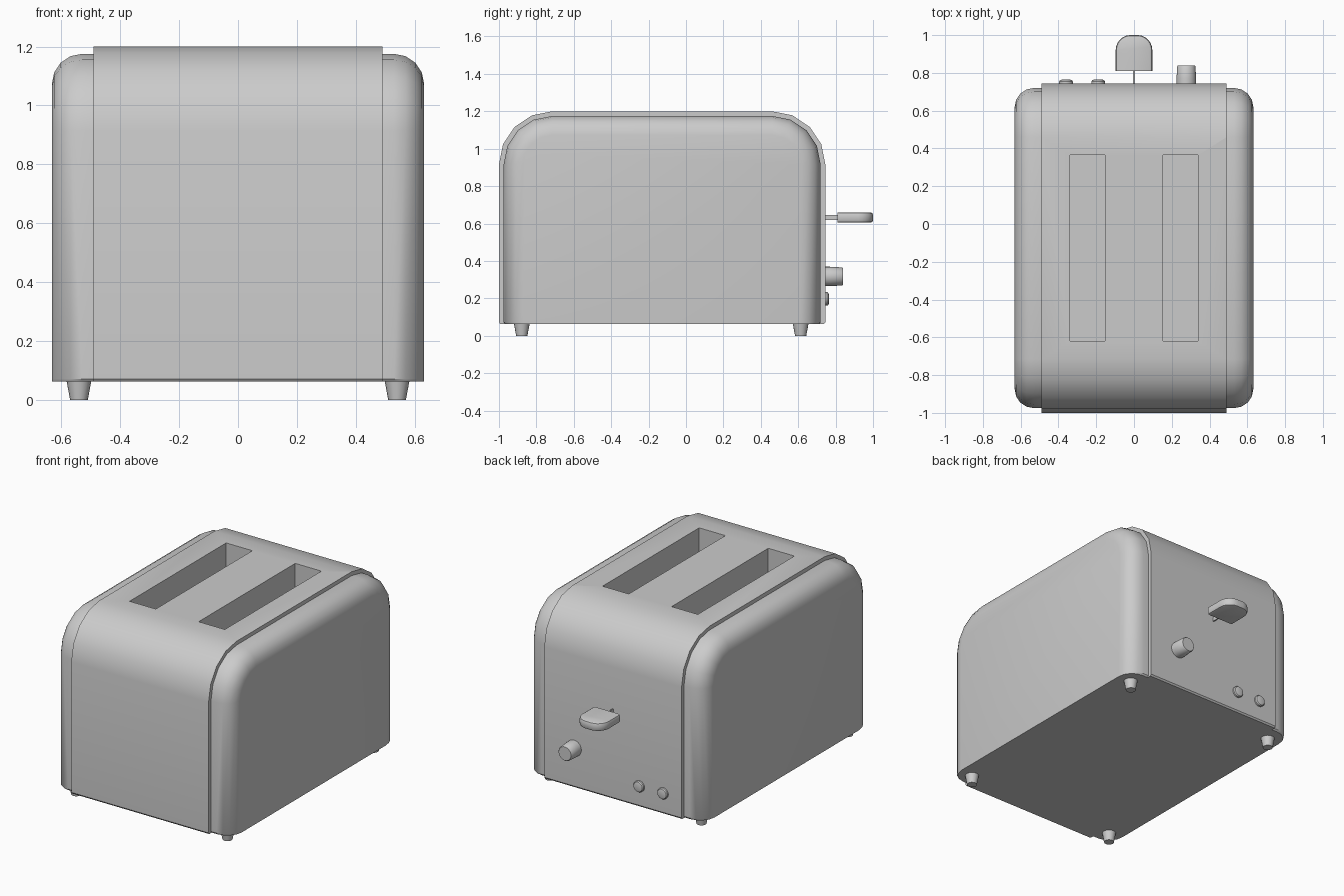
import bpy, bmesh, math
from mathutils import Matrix, Vector

if "Cube" in bpy.data.objects:
    bpy.data.objects.remove(bpy.data.objects["Cube"])

Y0, Y1, ZC, BASE = -0.715, 0.46, 0.915, 0.062   # arc centres and underside height


def finish(name, bm, angle=35):
    bmesh.ops.recalc_face_normals(bm, faces=bm.faces[:])
    me = bpy.data.meshes.new(name)
    bm.to_mesh(me)
    bm.free()
    ob = bpy.data.objects.new(name, me)
    bpy.context.collection.objects.link(ob)
    smooth(ob, angle)
    return ob


def smooth(ob, angle=35):
    bpy.ops.object.select_all(action='DESELECT')
    ob.select_set(True)
    bpy.context.view_layer.objects.active = ob
    bpy.ops.object.shade_smooth_by_angle(angle=math.radians(angle))


def arch(r, seg=4):
    """Side outline of the toaster with top corner radius r."""
    pts = [(Y0 - r + 0.008, BASE), (Y0 - r, BASE + 0.01)]
    for cy, a0 in ((Y0, 180), (Y1, 90)):
        for i in range(seg + 1):
            a = math.radians(a0 - 90 * i / seg)
            pts.append((cy + r * math.cos(a), ZC + r * math.sin(a)))
    return pts + [(Y1 + r, BASE + 0.01), (Y1 + r - 0.008, BASE)]


def loft(name, rings):
    """Skin closed rings of points and cap both ends."""
    bm = bmesh.new()
    vs = [[bm.verts.new(p) for p in ring] for ring in rings]
    n = len(vs[0])
    for a, b in zip(vs, vs[1:]):
        for i in range(n):
            j = (i + 1) % n
            bm.faces.new((a[i], a[j], b[j], b[i]))
    bm.faces.new(vs[0])
    bm.faces.new(vs[-1])
    return finish(name, bm)


def arch_ring(x, r):
    return [(x, y, z) for y, z in arch(r)]


def lathe(name, profile, pos, axis='Z', n=20):
    """Turned part: profile is (distance along axis, radius)."""
    rings = []
    for h, r in profile:
        ring = []
        for i in range(n):
            a = 2 * math.pi * i / n
            u, v = r * math.cos(a), r * math.sin(a)
            p = (u, v, h) if axis == 'Z' else (u, h, v)
            ring.append(Vector(pos) + Vector(p))
        rings.append(ring)
    return loft(name, rings)


def box(name, x0, x1, y0, y1, z0, z1):
    bm = bmesh.new()
    m = Matrix.Translation(((x0 + x1) / 2, (y0 + y1) / 2, (z0 + z1) / 2))
    m = m @ Matrix.Diagonal((x1 - x0, y1 - y0, z1 - z0, 1))
    bmesh.ops.create_cube(bm, size=1, matrix=m)
    return finish(name, bm)


# Central shell with two bread slots
body = loft("body", [arch_ring(-0.49, 0.285), arch_ring(0.49, 0.285)])
for s in (-1, 1):
    xs = sorted((s * 0.153, s * 0.34))
    cutter = box("slot_cutter", *xs, -0.62, 0.365, 0.25, 1.4)
    cutter.hide_render = True
    mod = body.modifiers.new("slot", 'BOOLEAN')
    mod.operation, mod.solver, mod.object = 'DIFFERENCE', 'EXACT', cutter
    bpy.context.view_layer.objects.active = body
    bpy.ops.object.modifier_apply(modifier=mod.name)
    bpy.data.objects.remove(cutter)
smooth(body)

# Rounded side panels
for s, side in ((-1, "left"), (1, "right")):
    rings = [arch_ring(s * 0.485, 0.26)]
    for i in range(5):
        a = math.radians(90 * i / 4)
        rings.append(arch_ring(s * (0.53 + 0.102 * math.sin(a)), 0.158 + 0.102 * math.cos(a)))
    loft(side + "_side_panel", rings)

# Tapered feet
for x in (-0.54, 0.54):
    for y in (-0.878, 0.613):
        lathe("foot", [(0, 0.03), (0.07, 0.043)], (x, y, 0), n=16)

# Lever stem and D-shaped lever handle
box("lever_stem", -0.004, 0.004, 0.73, 0.83, 0.62, 0.645)


def handle_ring(z, inset):
    pts = [(-0.097 + inset, 0.81), (0.097 - inset, 0.81)]
    for cx, a0 in ((0.02, 0), (-0.02, 90)):
        for i in range(7):
            a = math.radians(a0 + 15 * i)
            pts.append((cx + (0.077 - inset) * math.cos(a), 0.92 + (0.08 - inset) * math.sin(a)))
    return [(x, y, z) for x, y in pts]


loft("lever_handle", [handle_ring(z, d) for z, d in
     ((0.605, 0.014), (0.609, 0.004), (0.618, 0), (0.645, 0), (0.655, 0.004), (0.66, 0.014))])

# Browning dial and two push buttons
lathe("browning_dial", [(0.73, 0.052), (0.77, 0.052), (0.835, 0.048), (0.84, 0.044)],
      (0.277, 0, 0.317), 'Y', 24)
for x in (-0.36, -0.19):
    lathe("push_button", [(0.73, 0.036), (0.755, 0.036), (0.762, 0.031), (0.765, 0.02)],
          (x, 0, 0.197), 'Y')
